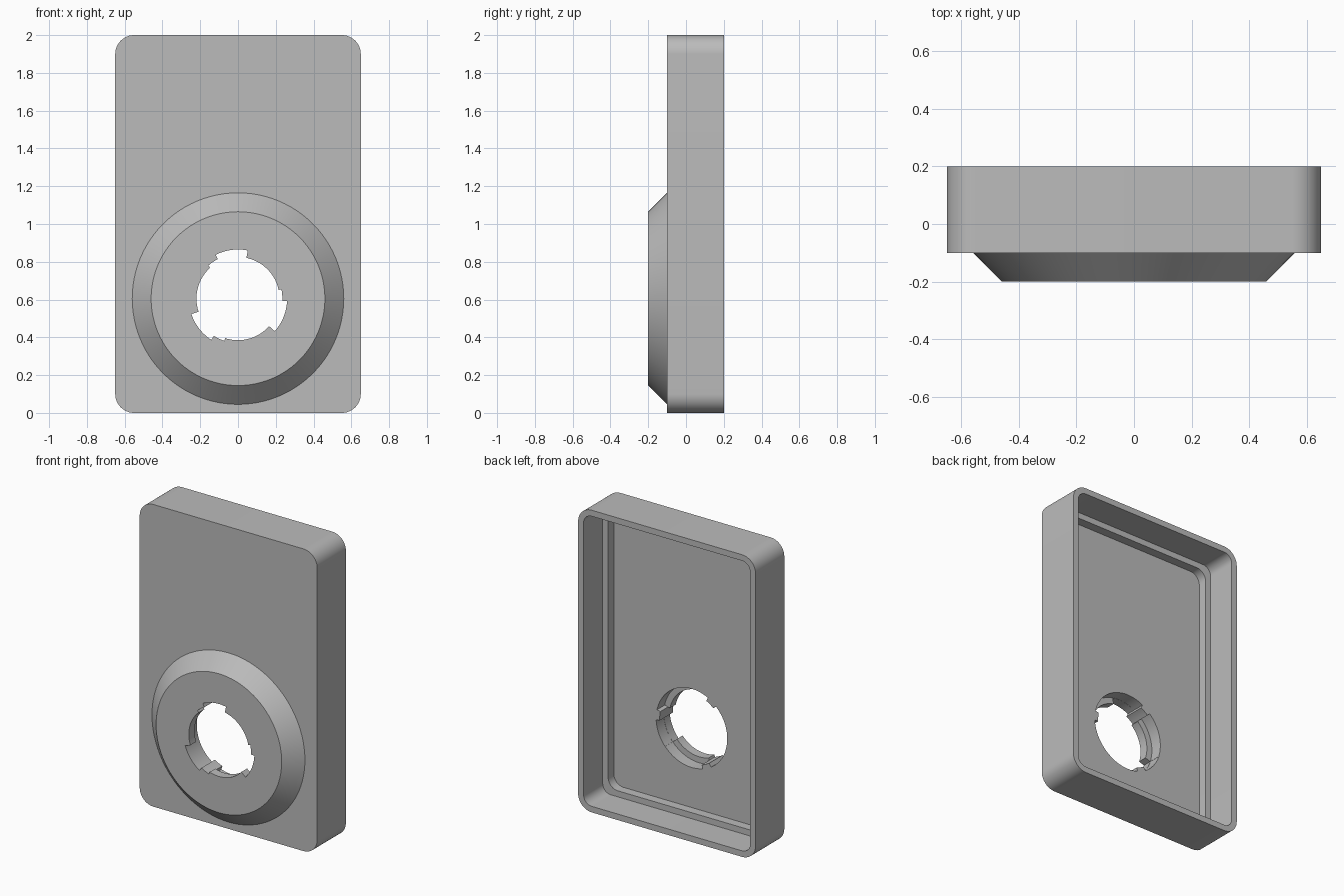
import bpy, bmesh, math

if "Cube" in bpy.data.objects:
    bpy.data.objects.remove(bpy.data.objects["Cube"], do_unlink=True)

HUB_Z = 0.605          # centre height of the round boss
FRONT, BACK = -0.2, 0.2

grey = bpy.data.materials.new("plain grey")
grey.use_nodes = True
grey.diffuse_color = (0.5, 0.5, 0.5, 1)
grey.node_tree.nodes["Principled BSDF"].inputs["Base Color"].default_value = (0.5, 0.5, 0.5, 1)


def loft(name, sections):
    """Closed solid through (y, outline) sections, each outline a list of (x, z)."""
    bm = bmesh.new()
    rings = [[bm.verts.new((x, y, z)) for x, z in outline] for y, outline in sections]
    for a, b in zip(rings, rings[1:]):
        for i in range(len(a)):
            j = (i + 1) % len(a)
            bm.faces.new((a[i], a[j], b[j], b[i]))
    bm.faces.new(rings[0])
    bm.faces.new(rings[-1])
    bmesh.ops.recalc_face_normals(bm, faces=bm.faces)
    mesh = bpy.data.meshes.new(name)
    bm.to_mesh(mesh)
    bm.free()
    mesh.materials.append(grey)
    obj = bpy.data.objects.new(name, mesh)
    bpy.context.collection.objects.link(obj)
    return obj


def rounded_rect(inset, radius, steps=12):
    """Outline of the case, moved inward by inset."""
    w, h = 0.65 - inset - radius, 1 - inset - radius
    points = []
    for k, (sx, sz) in enumerate([(1, 1), (-1, 1), (-1, -1), (1, -1)]):
        for i in range(steps + 1):
            a = math.radians(90 * (k + i / steps))
            points.append((sx * w + radius * math.cos(a), 1 + sz * h + radius * math.sin(a)))
    return points


def arc(radius, start, end, step=3):
    n = max(2, round((end - start) / step))
    angles = [math.radians(start + (end - start) * i / n) for i in range(n + 1)]
    return [(radius * math.cos(a), HUB_Z + radius * math.sin(a)) for a in angles]


def circle(radius):
    return arc(radius, 0, 360, 3.75)[:-1]


def bayonet(main_radius, notch_radius):
    """Three-fold opening: slot, stop tab, then the plain bore."""
    points = []
    for turn in (0, 120, 240):
        points += arc(notch_radius, 78.5 + turn, 117 + turn)
        points += arc(0.235, 117.1 + turn, 132 + turn)
        points += arc(main_radius, 132.1 + turn, 198.4 + turn)
    return points


def combine(target, tool, operation):
    """Apply a boolean and discard the tool."""
    mod = target.modifiers.new(operation, "BOOLEAN")
    mod.operation, mod.solver, mod.object = operation, "EXACT", tool
    bpy.context.view_layer.update()
    result = bpy.data.meshes.new_from_object(
        target.evaluated_get(bpy.context.evaluated_depsgraph_get()))
    target.modifiers.clear()
    target.data = result
    bpy.data.objects.remove(tool, do_unlink=True)


# Case with rounded corners, and the bevelled boss on its front
case = loft("case_shell", [(-0.1, rounded_rect(0, 0.1)), (BACK, rounded_rect(0, 0.1))])
boss = loft("boss", [(FRONT, circle(0.46)), (-0.1, circle(0.56)), (-0.08, circle(0.56))])
combine(case, boss, "UNION")

# Open back: wide pocket down to a ledge, then a narrower one to the floor
wide = loft("wide_pocket", [(0, rounded_rect(0.04, 0.06)), (0.3, rounded_rect(0.04, 0.06))])
combine(case, wide, "DIFFERENCE")
deep = loft("deep_pocket", [(-0.06, rounded_rect(0.08, 0.07)), (0.1, rounded_rect(0.08, 0.07))])
combine(case, deep, "DIFFERENCE")

# Bayonet hole: slotted lip in front, wider bore with stop tabs behind
lip = loft("lip_hole", [(-0.3, bayonet(0.22, 0.26)), (0.05, bayonet(0.22, 0.26))])
combine(case, lip, "DIFFERENCE")
bore = loft("rear_bore", [(-0.14, bayonet(0.26, 0.261)), (0.05, bayonet(0.26, 0.261))])
combine(case, bore, "DIFFERENCE")

# Smooth the curved walls, keep the edges crisp
bpy.ops.object.select_all(action="DESELECT")
case.select_set(True)
bpy.context.view_layer.objects.active = case
bpy.ops.object.shade_smooth_by_angle(angle=math.radians(25))
